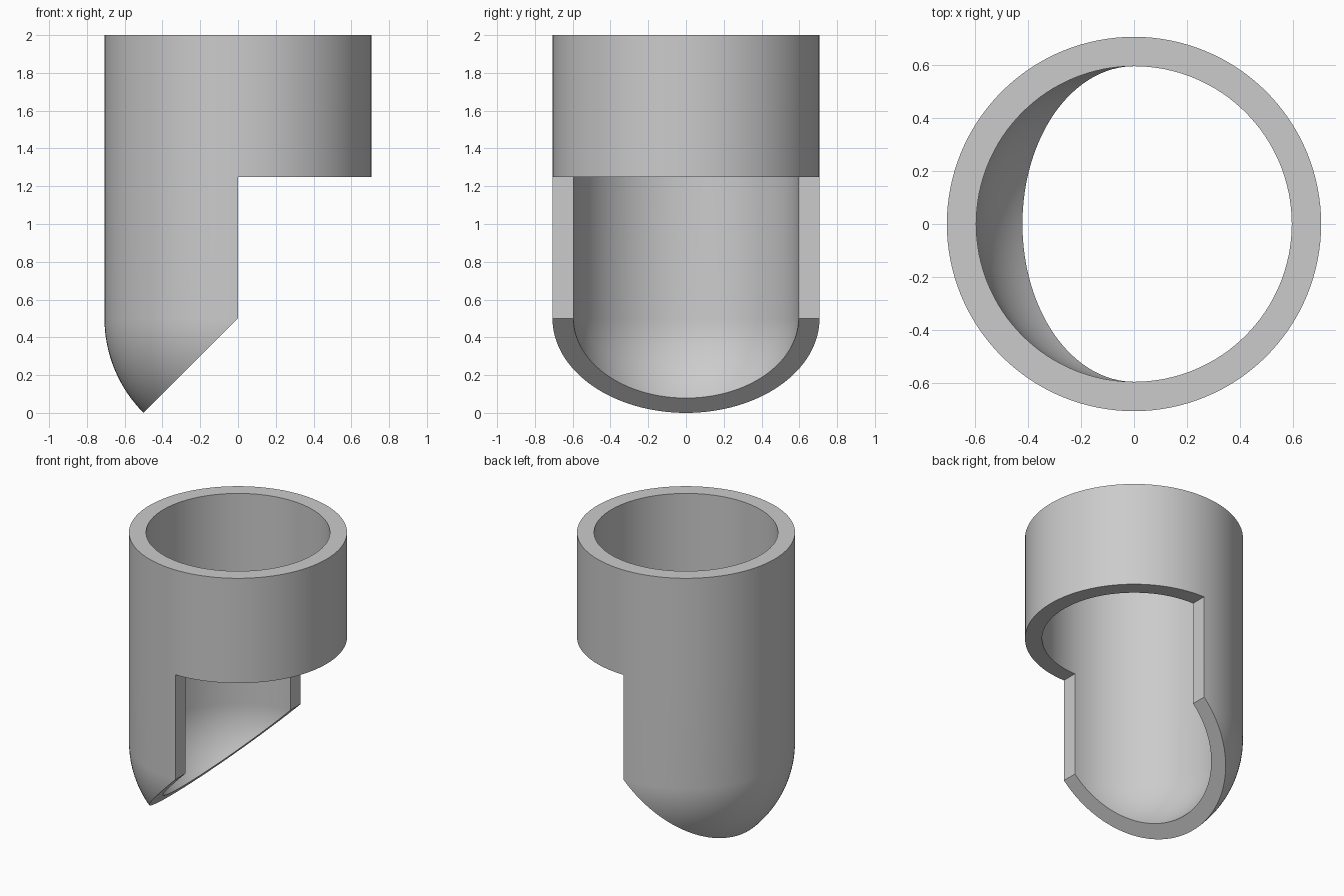
import bpy, bmesh
from math import sin, cos, pi, radians

cube = bpy.data.objects.get("Cube")
if cube:
    bpy.data.objects.remove(cube)

OUTER, INNER = 0.707, 0.596
TOP, STEP, CENTRE = 2.0, 1.25, 0.5
HALF, WEDGE = 64, 16

grey = bpy.data.materials.new("plain grey")
grey.use_nodes = True
colour = (0.6, 0.6, 0.6, 1)
grey.diffuse_color = colour
grey.node_tree.nodes["Principled BSDF"].inputs["Base Color"].default_value = colour

bm = bmesh.new()


def section(start, count, z, tilt=0.0):
    """Pairs of outer and inner points on an arc, tilted about the y axis."""
    pairs = []
    for i in range(count + 1):
        a = start + pi * i / HALF
        pairs.append([bm.verts.new((r * cos(a) * cos(tilt), r * sin(a),
                                    z + r * cos(a) * sin(tilt)))
                      for r in (OUTER, INNER)])
    return pairs


def annulus(pairs):
    for (a, b), (c, d) in zip(pairs, pairs[1:]):
        bm.faces.new((a, c, d, b))


def skin(upper, lower):
    for p, q, r, s in zip(upper, upper[1:], lower, lower[1:]):
        for side in (0, 1):
            bm.faces.new((p[side], q[side], s[side], r[side]))


# Full collar: top rim, walls and the exposed step underneath
rim = section(-pi / 2, 2 * HALF, TOP)
collar_base = section(-pi / 2, 2 * HALF, STEP)
annulus(rim)
skin(rim, collar_base)
annulus(collar_base[:HALF + 1])

# Half tube below the collar, with its two straight edge walls
tube_top = section(pi / 2, HALF, STEP)
tube_base = section(pi / 2, HALF, CENTRE)
skin(tube_top, tube_base)
for end in (0, -1):
    t, b = tube_top[end], tube_base[end]
    bm.faces.new((t[0], t[1], b[1], b[0]))

# Spherical scoop: the half ring swept about the y axis to the slanted cut
previous = tube_base
for i in range(1, WEDGE + 1):
    current = section(pi / 2, HALF, CENTRE, radians(45) * i / WEDGE)
    skin(previous, current)
    previous = current
annulus(previous)

bmesh.ops.remove_doubles(bm, verts=bm.verts, dist=0.0001)
bmesh.ops.dissolve_degenerate(bm, edges=bm.edges, dist=0.0001)
bmesh.ops.recalc_face_normals(bm, faces=bm.faces)

mesh = bpy.data.meshes.new("scoop_tube")
bm.to_mesh(mesh)
bm.free()
mesh.materials.append(grey)
tube = bpy.data.objects.new("scoop_tube", mesh)
bpy.context.collection.objects.link(tube)
bpy.ops.object.select_all(action="DESELECT")
tube.select_set(True)
bpy.context.view_layer.objects.active = tube
bpy.ops.object.shade_smooth_by_angle(angle=radians(30))
